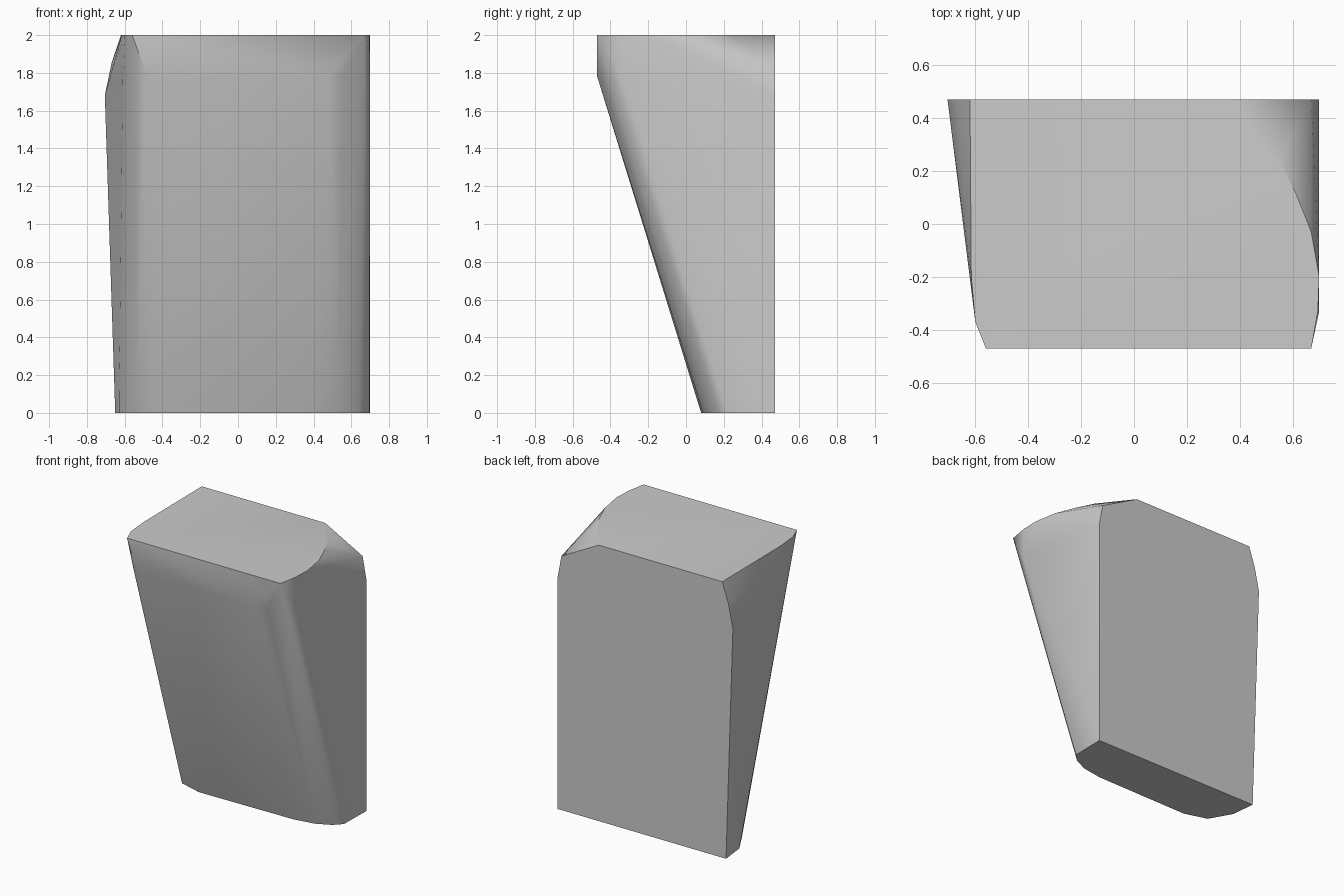
import bpy, bmesh, math

cube = bpy.data.objects.get("Cube")
if cube:
    bpy.data.objects.remove(cube, do_unlink=True)

BACK = 0.47

# Rounded front of the foot, from left side to right side (x, y)
foot = [(0.70, BACK), (0.695, 0.22), (0.64, 0.165), (0.535, 0.115), (0.38, 0.09),
        (-0.37, 0.08), (-0.54, 0.13), (-0.63, 0.29), (-0.65, BACK)]

# Shoulder where the sloping front turns upright
shoulder = [(0.70, -0.33), (0.65, -0.40), (0.55, -0.45), (0.48, BACK * -1),
            (-0.48, -BACK), (-0.54, -0.43), (-0.61, -0.27)]

# Top outline with the swept cut on the left rear corner
crown = [(-0.62, BACK), (-0.615, -0.20), (-0.60, -0.37), (-0.56, -BACK),
         (0.67, -BACK), (0.695, -0.33), (0.70, -0.20), (0.67, -0.03),
         (0.61, 0.12), (0.55, 0.24), (0.37, BACK)]

# Rounded upper corners of the back face (x, z)
back_corners = [(0.70, 1.68), (0.67, 1.84), (-0.705, 1.68), (-0.67, 1.85)]


def ring(points, z):
    return [(x, y, z) for x, y in points]


def make_material(name, colour):
    mat = bpy.data.materials.new(name)
    mat.use_nodes = True
    mat.diffuse_color = colour
    shader = next(n for n in mat.node_tree.nodes if n.type == 'BSDF_PRINCIPLED')
    shader.inputs["Base Color"].default_value = colour
    return mat


# Skin the outlines into one solid wedge
bm = bmesh.new()
points = ring(foot, 0) + ring(shoulder, 1.78) + ring(crown, 2)
points += [(x, BACK, z) for x, z in back_corners]
for p in points:
    bm.verts.new(p)
bmesh.ops.convex_hull(bm, input=bm.verts[:])
loose = [v for v in bm.verts if not v.link_faces]
bmesh.ops.delete(bm, geom=loose, context='VERTS')
bmesh.ops.dissolve_limit(bm, angle_limit=math.radians(0.5),
                         verts=bm.verts[:], edges=bm.edges[:])
bmesh.ops.recalc_face_normals(bm, faces=bm.faces[:])

mesh = bpy.data.meshes.new("wedge_block")
bm.to_mesh(mesh)
bm.free()
wedge = bpy.data.objects.new("wedge_block", mesh)
bpy.context.collection.objects.link(wedge)
mesh.materials.append(make_material("light_grey", (0.6, 0.6, 0.6, 1)))

# Smooth the rounded corners, keep the caps crisp
bpy.ops.object.select_all(action='DESELECT')
wedge.select_set(True)
bpy.context.view_layer.objects.active = wedge
bpy.ops.object.shade_smooth_by_angle(angle=math.radians(35))
